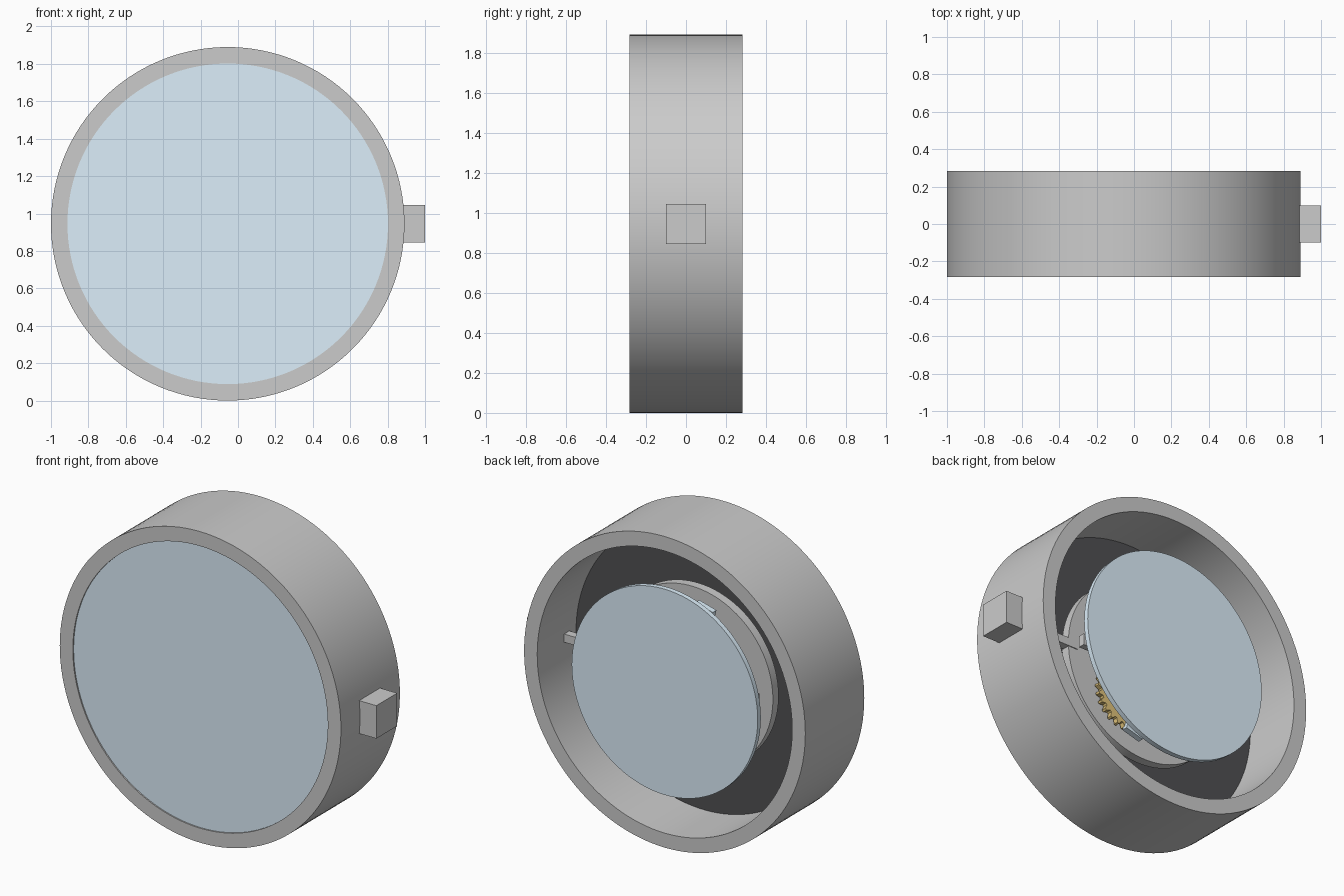
import bpy, bmesh, math
from mathutils import Matrix, Vector

if "Cube" in bpy.data.objects:
    bpy.data.objects.remove(bpy.data.objects["Cube"])

CX, CZ = -0.055, 0.945      # shared axis of all round parts
HALF = 0.283                # half depth of the case


def material(name, rgb):
    m = bpy.data.materials.new(name)
    m.diffuse_color = (*rgb, 1)
    m.use_nodes = True
    m.node_tree.nodes["Principled BSDF"].inputs["Base Color"].default_value = m.diffuse_color
    return m


GLASS = material("glass", (0.72, 0.86, 0.96))
DARK = material("dark", (0.08, 0.08, 0.085))
BRASS = material("brass", (0.75, 0.55, 0.2))


def finish(name, bm, mat=None):
    bmesh.ops.recalc_face_normals(bm, faces=bm.faces)
    me = bpy.data.meshes.new(name)
    bm.to_mesh(me)
    bm.free()
    ob = bpy.data.objects.new(name, me)
    bpy.context.collection.objects.link(ob)
    if mat:
        me.materials.append(mat)
    bpy.ops.object.select_all(action='DESELECT')
    ob.select_set(True)
    bpy.context.view_layer.objects.active = ob
    bpy.ops.object.shade_smooth_by_angle(angle=math.radians(30))
    return ob


def disc(name, r, y0, y1, mat=None, x=0, z=0, seg=128):
    """Cylinder along y, offset (x, z) from the case axis."""
    bm = bmesh.new()
    m = Matrix.Translation((CX + x, (y0 + y1) / 2, CZ + z)) @ Matrix.Rotation(math.pi / 2, 4, 'X')
    bmesh.ops.create_cone(bm, cap_ends=True, segments=seg, radius1=r, radius2=r, depth=y1 - y0, matrix=m)
    return finish(name, bm, mat)


def ring(name, r_out, r_in, y0, y1, mat=None, seg=128):
    """Rectangular section swept round the case axis."""
    bm = bmesh.new()
    loops = []
    for i in range(seg):
        a = math.tau * i / seg
        loops.append([bm.verts.new((CX + r * math.cos(a), y, CZ + r * math.sin(a)))
                      for r, y in ((r_out, y0), (r_out, y1), (r_in, y1), (r_in, y0))])
    for i in range(seg):
        p, q = loops[i], loops[(i + 1) % seg]
        for k in range(4):
            bm.faces.new((p[k], p[(k + 1) % 4], q[(k + 1) % 4], q[k]))
    return finish(name, bm, mat)


def block(name, lo, hi, mat=None, angle=0):
    """Box given relative to the case axis, turned about that axis."""
    lo, hi = Vector(lo), Vector(hi)
    bm = bmesh.new()
    m = (Matrix.Translation((CX, 0, CZ)) @ Matrix.Rotation(-math.radians(angle), 4, 'Y')
         @ Matrix.Translation((lo + hi) / 2) @ Matrix.Diagonal((*(hi - lo), 1)))
    bmesh.ops.create_cube(bm, size=1, matrix=m)
    return finish(name, bm, mat)


def gear(name, r, x, z, y0, y1, teeth, mat):
    """Toothed wheel extruded along y."""
    bm = bmesh.new()
    vs = []
    for i in range(teeth * 4):
        a = math.tau * i / (teeth * 4)
        rr = r if i % 4 < 2 else r * 0.88
        vs.append(bm.verts.new((CX + x + rr * math.cos(a), y0, CZ + z + rr * math.sin(a))))
    f = bm.faces.new(vs)
    ext = bmesh.ops.extrude_face_region(bm, geom=[f], use_keep_orig=True)
    bmesh.ops.translate(bm, verts=[v for v in ext['geom'] if isinstance(v, bmesh.types.BMVert)],
                        vec=(0, y1 - y0, 0))
    return finish(name, bm, mat)


# outer case, crown and the stem that joins it to the movement
ring("case", 0.945, 0.857, -HALF, HALF)
block("crown", (0.93, -0.1, -0.1), (1.055, 0.1, 0.1))
block("winding_stem", (0.48, -0.025, -0.025), (0.87, 0.025, 0.025))

# front and back windows
disc("front_glass", 0.857, -HALF + 0.008, -HALF + 0.035, GLASS)
disc("back_glass", 0.625, HALF - 0.03, HALF, GLASS)

# dial with hour markers and hands, behind the front glass
disc("dial", 0.857, -0.12, -0.09, DARK)
for h in range(12):
    block(f"hour_marker_{h}", (0.68, -0.135, -0.015), (0.78, -0.12, 0.015), angle=30 * h)
block("hour_hand", (-0.08, -0.155, -0.025), (0.42, -0.14, 0.025), angle=150)
block("minute_hand", (-0.1, -0.175, -0.018), (0.64, -0.16, 0.018), angle=60)
disc("hand_pin", 0.04, -0.185, -0.12, seg=48)

# movement: base plate, bridges and gears
disc("movement_plate", 0.543, -0.035, 0.02)
disc("centre_post", 0.06, -0.09, 0.12, seg=48)
block("long_bridge", (-0.48, 0.06, -0.035), (0.5, 0.1, 0.035))
block("cross_bridge", (-0.47, 0.05, -0.06), (0.49, 0.085, 0.06), GLASS, angle=105)
gear("large_gear", 0.2, 0.16, -0.22, 0.03, 0.06, 24, BRASS)
gear("small_gear", 0.13, -0.22, -0.2, 0.03, 0.06, 16, BRASS)
gear("upper_gear", 0.16, 0.18, 0.2, 0.03, 0.06, 20, BRASS)
